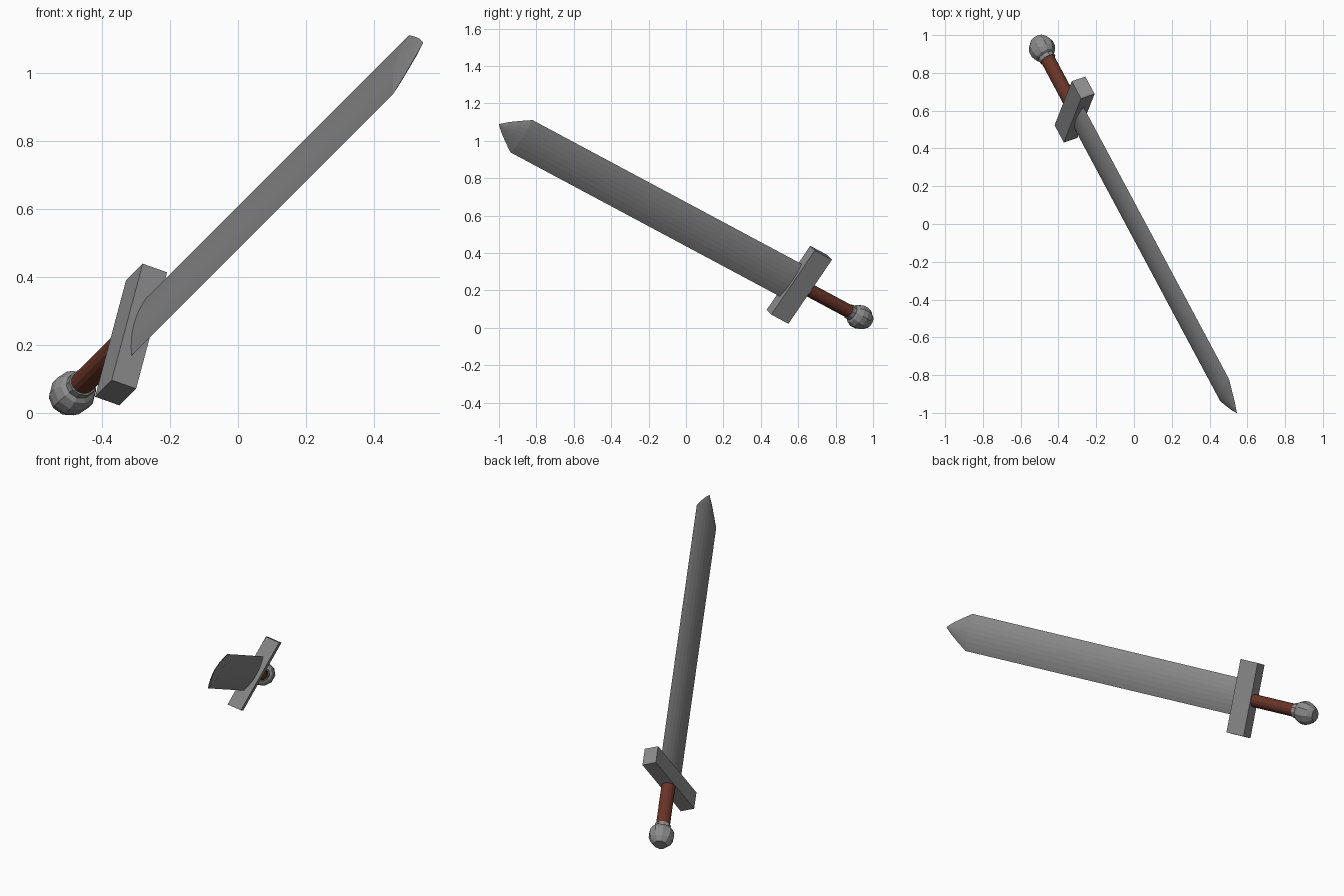
import bpy, bmesh, math
from mathutils import Vector, Matrix

if "Cube" in bpy.data.objects:
    bpy.data.objects.remove(bpy.data.objects["Cube"])

# Sword frame: local x = blade width, y = blade thickness, z = along the blade
ORIGIN = Vector((-0.29, 0.56, 0.255))            # where the blade meets the guard
ALONG = Vector((0.77, -1.44, 0.77)).normalized()
WIDE = Vector((0.215, 0.55, 0.808)).normalized()
THICK = Vector((0.073, 0.025, -0.026)).normalized()
FRAME = Matrix((WIDE, THICK, ALONG)).transposed().to_4x4()
FRAME.translation = ORIGIN


def material(name, rgb):
    m = bpy.data.materials.new(name)
    m.diffuse_color = (*rgb, 1)
    m.use_nodes = True
    m.node_tree.nodes["Principled BSDF"].inputs["Base Color"].default_value = m.diffuse_color
    return m


STEEL = material("grey_steel", (0.26, 0.26, 0.26))
LEATHER = material("brown_leather", (0.14, 0.034, 0.02))


def loft(name, rings, mat):
    """Skin a list of equal-length point rings and cap both ends."""
    bm = bmesh.new()
    rows = [[bm.verts.new(FRAME @ Vector(p)) for p in ring] for ring in rings]
    n = len(rows[0])
    for a, b in zip(rows, rows[1:]):
        for i in range(n):
            j = (i + 1) % n
            bm.faces.new((a[i], a[j], b[j], b[i]))
    bm.faces.new(rows[0][::-1])
    bm.faces.new(rows[-1])
    bmesh.ops.remove_doubles(bm, verts=bm.verts, dist=0.0002)
    bmesh.ops.recalc_face_normals(bm, faces=bm.faces)
    me = bpy.data.meshes.new(name)
    bm.to_mesh(me)
    bm.free()
    me.materials.append(mat)
    ob = bpy.data.objects.new(name, me)
    bpy.context.collection.objects.link(ob)
    return ob


def circle(r, z, sides):
    return [(r * math.cos(2 * math.pi * i / sides),
             r * math.sin(2 * math.pi * i / sides), z) for i in range(sides)]


def lens(half_w, half_t, z, n=8):
    """Pointed oval cross-section of the blade."""
    us = [-1 + 2 * i / n for i in range(n + 1)]
    top = [(u * half_w, half_t * (1 - u * u), z) for u in us]
    low = [(u * half_w, -half_t * (1 - u * u), z) for u in us[-2:0:-1]]
    return top + low


def rect(w, t, z):
    return [(-w, -t, z), (w, -t, z), (w, t, z), (-w, t, z)]


# Blade with slightly rounded point
loft("blade", [lens(0.107, 0.018, -0.02), lens(0.107, 0.018, 1.805),
               lens(0.068, 0.013, 1.867), lens(0.036, 0.008, 1.914),
               lens(0.002, 0.001, 1.955)], STEEL)

# Cross guard
loft("guard", [rect(0.212, 0.04, -0.115), rect(0.212, 0.04, 0)], STEEL)

# Grip
loft("grip", [circle(0.037, -0.41, 16), circle(0.037, -0.11, 16)], LEATHER)

# Collar and faceted pommel
loft("pommel", [circle(r, z, 10) for r, z in
                ((0.036, -0.527), (0.058, -0.500), (0.067, -0.475), (0.067, -0.445),
                 (0.056, -0.420), (0.043, -0.412), (0.043, -0.390))], STEEL)
